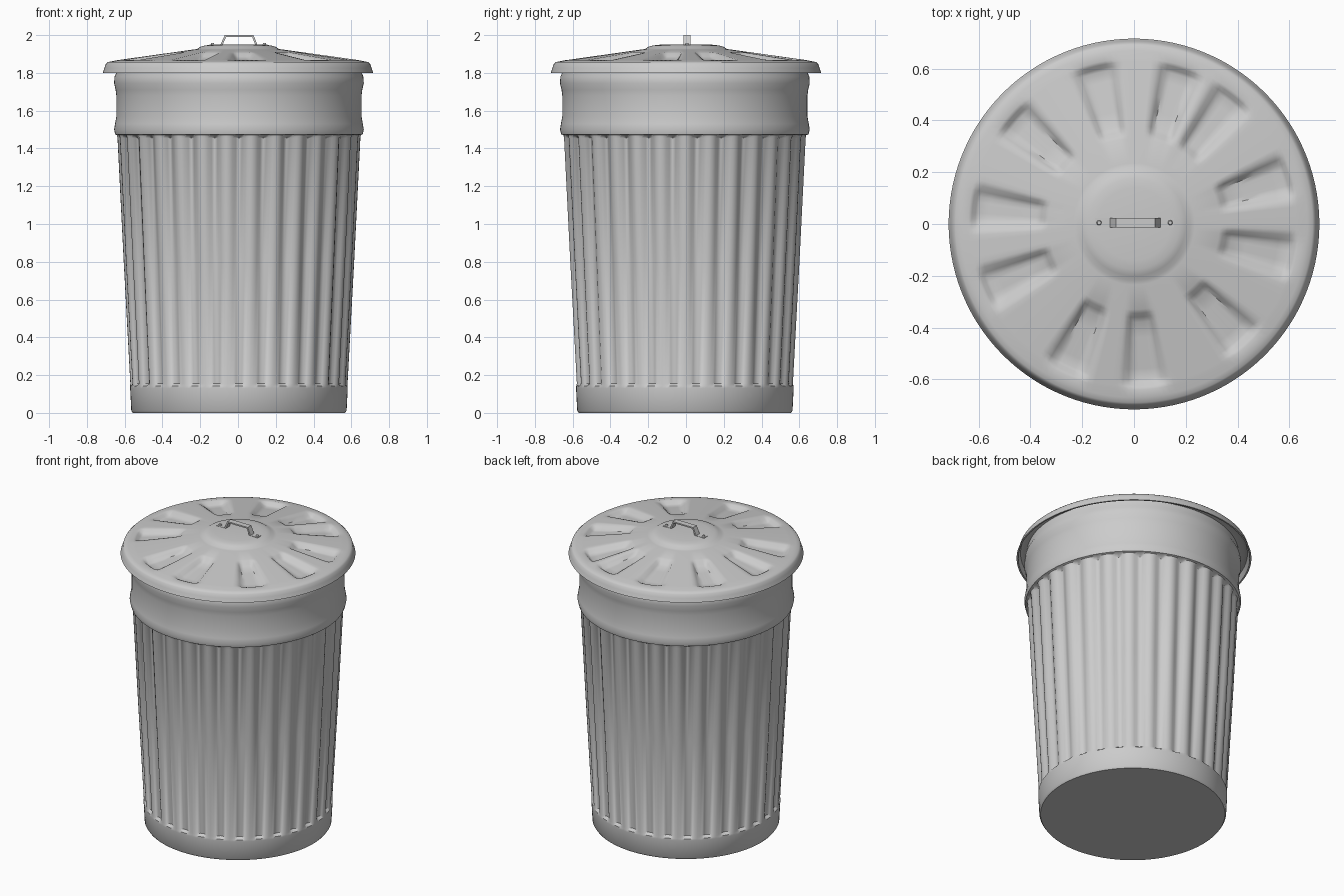
import bpy, bmesh, math

if "Cube" in bpy.data.objects:
    bpy.data.objects.remove(bpy.data.objects["Cube"])


def finish(bm, name, angle=35, loc=(0, 0, 0)):
    bmesh.ops.recalc_face_normals(bm, faces=bm.faces)
    me = bpy.data.meshes.new(name)
    bm.to_mesh(me)
    bm.free()
    ob = bpy.data.objects.new(name, me)
    bpy.context.collection.objects.link(ob)
    ob.location = loc
    bpy.ops.object.select_all(action='DESELECT')
    ob.select_set(True)
    bpy.context.view_layer.objects.active = ob
    bpy.ops.object.shade_smooth_by_angle(angle=math.radians(angle))
    return ob


def lathe(name, profile, segs, shape, cap_start=True, cap_end=False, angle=35, loc=(0, 0, 0)):
    """Revolve a profile; shape(r, z, angle, tag) may displace each point."""
    bm = bmesh.new()
    rings = []
    for r, z, tag in profile:
        ring = []
        for i in range(segs):
            a = 2 * math.pi * i / segs
            rr, zz = shape(r, z, a, tag)
            ring.append(bm.verts.new((rr * math.cos(a), rr * math.sin(a), zz)))
        rings.append(ring)
    for lo, hi in zip(rings, rings[1:]):
        for i in range(segs):
            j = (i + 1) % segs
            bm.faces.new((lo[i], lo[j], hi[j], hi[i]))
    if cap_start:
        bm.faces.new(rings[0])
    if cap_end:
        bm.faces.new(rings[-1])
    return finish(bm, name, angle, loc)


def smooth(e0, e1, x):
    t = max(0.0, min(1.0, (x - e0) / (e1 - e0)))
    return t * t * (3 - 2 * t)


# Fluted can body: plain foot, grooved wall, plain collar band
FLUTES = 30


def flute(r, z, a, depth):
    wave = 0.5 - 0.5 * math.cos(FLUTES * a)
    return r - depth * wave ** 1.3, z


body_profile = [
    (0.562, 0.0, 0), (0.57, 0.012, 0), (0.576, 0.13, 0), (0.576, 0.142, 0),
    (0.575, 0.155, 0.022), (0.61, 0.8, 0.024), (0.643, 1.455, 0.025),
    (0.645, 1.47, 0.01), (0.655, 1.475, 0), (0.661, 1.50, 0), (0.656, 1.53, 0),
    (0.649, 1.57, 0), (0.649, 1.68, 0), (0.653, 1.71, 0), (0.661, 1.745, 0),
    (0.659, 1.78, 0), (0.65, 1.80, 0), (0.645, 1.84, 0)]
lathe("can_body", body_profile, FLUTES * 8, flute, loc=(0.005, -0.006, 0))

# Lid: raised centre, sloping top with pressed pockets, turned-down rim
POCKETS = [17, 52, 73, 104, 139, 174, 204, 245, 274, 313, 348]


def pocket(r, z, a, tag):
    if not tag:
        return r, z
    deg = math.degrees(a)
    off = min(abs((deg - p + 180) % 360 - 180) for p in POCKETS)
    across = 1 - smooth(4.5, 9.0, off)
    along = smooth(0.33, 0.38, r) * (1 - smooth(0.60, 0.64, r))
    return r, z - 0.03 * across * along


lid_profile = [(0.02, 1.95, 0), (0.14, 1.949, 0), (0.175, 1.945, 0),
               (0.20, 1.938, 0), (0.218, 1.926, 0), (0.235, 1.924, 0)]
for r in (0.33, 0.345, 0.36, 0.38, 0.44, 0.5, 0.56, 0.60, 0.613, 0.627, 0.64):
    lid_profile.append((r, 1.924 - (r - 0.235) * 0.14, 1))
lid_profile += [(0.67, 1.861, 0), (0.69, 1.857, 0), (0.70, 1.848, 0),
                (0.707, 1.825, 0), (0.716, 1.80, 0), (0.706, 1.80, 0),
                (0.692, 1.835, 0), (0.672, 1.842, 0), (0.63, 1.837, 0)]
lathe("lid", lid_profile, 180, pocket, cap_end=True, angle=40)

# Handle: bent flat strap with feet lying on the lid
path = [(-0.15, 1.951), (-0.092, 1.951), (-0.07, 2.0), (0.082, 2.0), (0.102, 1.951), (0.155, 1.951)]
path_in = [(-0.15, 1.943), (-0.084, 1.943), (-0.063, 1.991), (0.075, 1.991), (0.094, 1.943), (0.155, 1.943)]
bm = bmesh.new()
rows = []
for (xo, zo), (xi, zi) in zip(path, path_in):
    rows.append([bm.verts.new(p) for p in (
        (xo, -0.014, zo), (xo, 0.024, zo), (xi, 0.024, zi), (xi, -0.014, zi))])
for a, b in zip(rows, rows[1:]):
    for i in range(4):
        j = (i + 1) % 4
        bm.faces.new((a[i], a[j], b[j], b[i]))
bm.faces.new(rows[0])
bm.faces.new(rows[-1])
finish(bm, "handle", 20)

# Rivets fixing the handle feet
for side, x in (("left", -0.135), ("right", 0.14)):
    bm = bmesh.new()
    bmesh.ops.create_cone(bm, cap_ends=True, segments=10, radius1=0.011, radius2=0.007, depth=0.012)
    finish(bm, "rivet_" + side, 30, (x, 0.005, 1.953))
